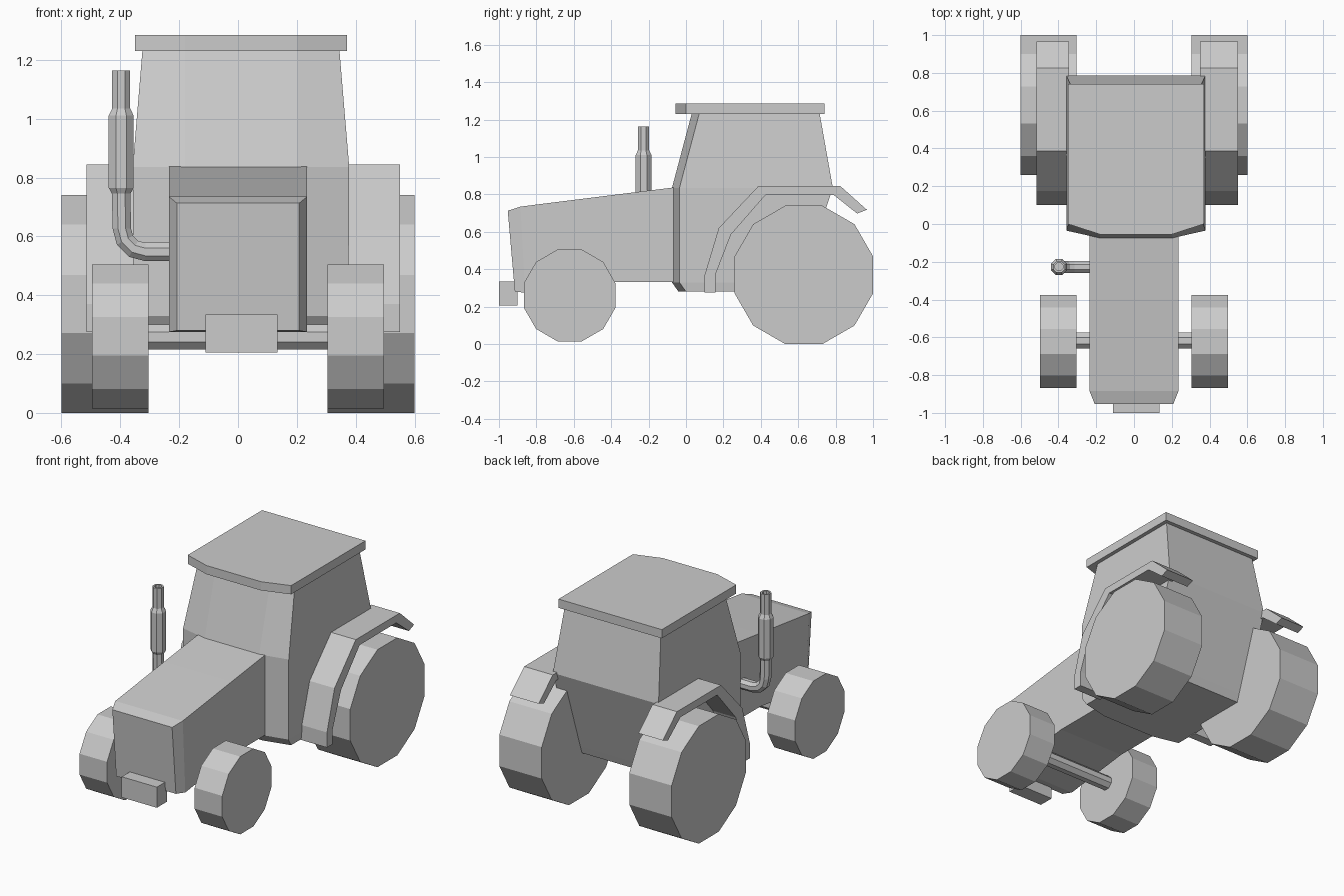
import bpy, bmesh, math
from mathutils import Vector, Matrix

cube = bpy.data.objects.get("Cube")
if cube:
    bpy.data.objects.remove(cube, do_unlink=True)

grey = bpy.data.materials.new("plain grey")
GREY = (0.6, 0.6, 0.6, 1)
grey.diffuse_color = GREY
grey.use_nodes = True
grey.node_tree.nodes["Principled BSDF"].inputs["Base Color"].default_value = GREY


def finish(name, bm):
    bmesh.ops.recalc_face_normals(bm, faces=bm.faces)
    mesh = bpy.data.meshes.new(name)
    bm.to_mesh(mesh)
    bm.free()
    mesh.materials.append(grey)
    obj = bpy.data.objects.new(name, mesh)
    bpy.context.collection.objects.link(obj)
    return obj


def loft(name, rings):
    """Skin a closed solid through rings with equal point counts."""
    bm = bmesh.new()
    loops = [[bm.verts.new(p) for p in ring] for ring in rings]
    n = len(loops[0])
    for a, b in zip(loops, loops[1:]):
        for i in range(n):
            j = (i + 1) % n
            bm.faces.new((a[i], a[j], b[j], b[i]))
    bm.faces.new(loops[0])
    bm.faces.new(loops[-1])
    return finish(name, bm)


def box(name, x0, x1, y0, y1, z0, z1):
    plan = [(x0, y0), (x1, y0), (x1, y1), (x0, y1)]
    return loft(name, [[(x, y, z) for x, y in plan] for z in (z0, z1)])


def barrel(name, x0, x1, y, z, apothem, sides):
    """Cylinder along x with a flat side facing down."""
    r = apothem / math.cos(math.pi / sides)
    turns = [2 * math.pi * (i + 0.5) / sides for i in range(sides)]
    return loft(name, [[(x, y + r * math.cos(t), z + r * math.sin(t))
                        for t in turns] for x in (x0, x1)])


# Cab: six-sided plan with a bowed front
def cab_ring(z, half, back, corner, front, flat=0.19):
    plan = [(-half, back), (half, back), (half, corner),
            (flat, front), (-flat, front), (-half, corner)]
    return [(x + 0.01, y, z) for x, y in plan]


loft("cab", [cab_ring(0.28, 0.36, 0.60, 0.0, -0.04),
             cab_ring(0.33, 0.365, 0.617, -0.035, -0.075),
             cab_ring(0.835, 0.368, 0.785, -0.035, -0.075),
             cab_ring(1.23, 0.335, 0.715, 0.07, 0.03)])
loft("cab_roof", [cab_ring(z, 0.36, 0.74, 0.0, -0.055) for z in (1.23, 1.285)])


# Hood with a bevelled nose
def hood_ring(half, top_y, top_z, low_y, low_z):
    return [(-half, low_y, low_z), (half, low_y, low_z),
            (half, top_y, top_z), (-half, top_y, top_z)]


loft("hood", [hood_ring(0.208, -0.953, 0.713, -0.915, 0.28),
              hood_ring(0.235, -0.885, 0.735, -0.86, 0.275),
              hood_ring(0.235, -0.40, 0.796, -0.40, 0.333),
              hood_ring(0.235, -0.06, 0.838, -0.06, 0.333)])
box("front_weight", -0.11, 0.135, -1.0, -0.9, 0.205, 0.335)

# Wheels and front axle
for side, s in (("left", 1), ("right", -1)):
    barrel(side + "_rear_wheel", s * 0.305, s * 0.6, 0.63, 0.37, 0.37, 12)
    barrel(side + "_front_wheel", s * 0.305, s * 0.497, -0.622, 0.26, 0.245, 12)
barrel("front_axle", -0.32, 0.32, -0.617, 0.258, 0.042, 8)

# Fenders: bent strips over the rear wheels
OUTER = [(0.10, 0.275), (0.10, 0.37), (0.175, 0.62),
         (0.387, 0.845), (0.825, 0.845), (0.967, 0.718)]
INNER = [(0.157, 0.275), (0.157, 0.37), (0.24, 0.585),
         (0.425, 0.797), (0.79, 0.797), (0.915, 0.698)]
for side, x0, x1 in (("left", 0.35, 0.55), ("right", -0.515, -0.345)):
    loft(side + "_fender", [[(x0, *o), (x1, *o), (x1, *i), (x0, *i)]
                            for o, i in zip(OUTER, INNER)])

# Exhaust: swept elbow, silencer and hollow tip
EX, EY, EZ, BEND = -0.395, -0.227, 0.547, 0.08


def disc(centre, axis, radius, sides=8):
    side = Vector((0, 1, 0))
    up = axis.cross(side)
    turns = [2 * math.pi * (i + 0.5) / sides for i in range(sides)]
    return [centre + radius * (side * math.cos(t) + up * math.sin(t)) for t in turns]


rings = [disc(Vector((-0.2, EY, EZ)), Vector((-1, 0, 0)), 0.034)]
for k in range(4):
    a = math.radians(30 * k)
    spot = Vector((EX + BEND - BEND * math.sin(a), EY, EZ + BEND - BEND * math.cos(a)))
    rings.append(disc(spot, Vector((-math.cos(a), 0, math.sin(a))), 0.034))
for z, r in ((0.745, 0.034), (0.765, 0.046), (1.01, 0.046), (1.035, 0.033),
             (1.163, 0.033), (1.163, 0.022), (1.08, 0.022)):
    rings.append(disc(Vector((EX - 0.002, EY, z)), Vector((0, 0, 1)), r))
loft("exhaust", rings)
